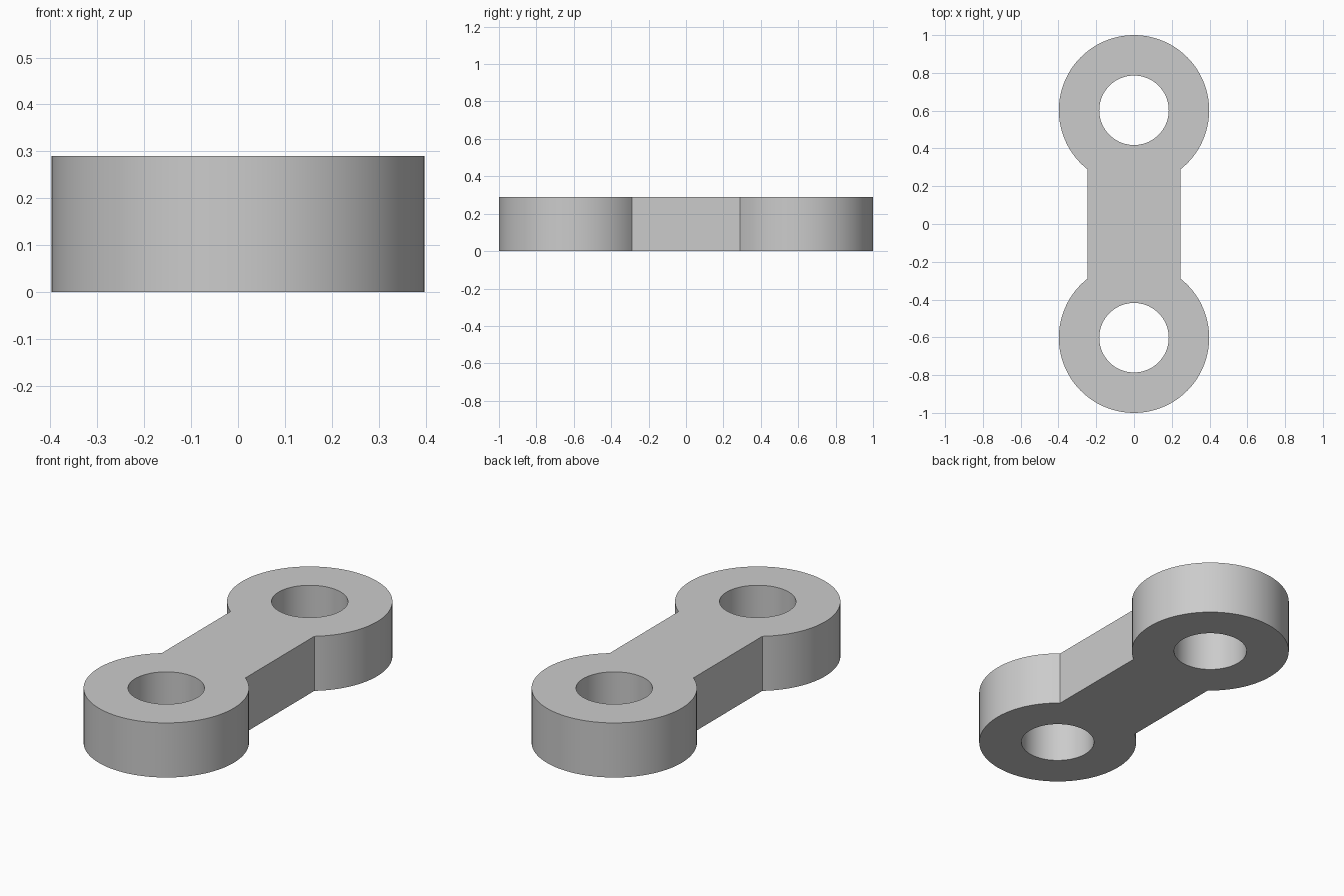
import bpy, bmesh, math

cube = bpy.data.objects.get("Cube")
if cube:
    bpy.data.objects.remove(cube, do_unlink=True)

HEIGHT = 0.29
EYE_Y = 0.602        # distance of each eye from the middle
EYE_R = 0.398        # outer radius of an eye
HOLE_R = 0.184
BAR_HALF = 0.246     # half width of the connecting bar
SEGMENTS = 72

grey = bpy.data.materials.new("plain grey")
grey.use_nodes = True
colour = (0.6, 0.6, 0.6, 1)
grey.diffuse_color = colour
grey.node_tree.nodes["Principled BSDF"].inputs["Base Color"].default_value = colour


def arc(cy, radius, start, end, count):
    """Points along an arc centred on (0, cy)."""
    angles = [start + (end - start) * i / (count - 1) for i in range(count)]
    return [(radius * math.cos(a), cy + radius * math.sin(a)) for a in angles]


def add_loop(bm, points):
    verts = [bm.verts.new((x, y, 0)) for x, y in points]
    return [bm.edges.new((v, verts[i - 1])) for i, v in enumerate(verts)]


# Outline: two round eyes meeting the straight sides of the bar
meet = math.acos(BAR_HALF / EYE_R)
back = arc(EYE_Y, EYE_R, -meet, math.pi + meet, SEGMENTS)
front = [(-x, -y) for x, y in back]

bm = bmesh.new()
edges = add_loop(bm, back + front)

# Pin holes
step = math.tau / SEGMENTS
for cy in (-EYE_Y, EYE_Y):
    edges += add_loop(bm, arc(cy, HOLE_R, 0, math.tau - step, SEGMENTS))

# Fill the plate around the holes and raise it to full height
bmesh.ops.triangle_fill(bm, edges=edges, use_beauty=True)
raised = bmesh.ops.extrude_face_region(bm, geom=bm.faces[:])
top = [g for g in raised["geom"] if isinstance(g, bmesh.types.BMVert)]
bmesh.ops.translate(bm, verts=top, vec=(0, 0, HEIGHT))
bmesh.ops.recalc_face_normals(bm, faces=bm.faces[:])

mesh = bpy.data.meshes.new("link_plate")
bm.to_mesh(mesh)
bm.free()
mesh.materials.append(grey)
link = bpy.data.objects.new("link_plate", mesh)
bpy.context.collection.objects.link(link)

# Smooth round walls with crisp rims and corners
bpy.ops.object.select_all(action="DESELECT")
link.select_set(True)
bpy.context.view_layer.objects.active = link
bpy.ops.object.shade_smooth_by_angle(angle=math.radians(30))
